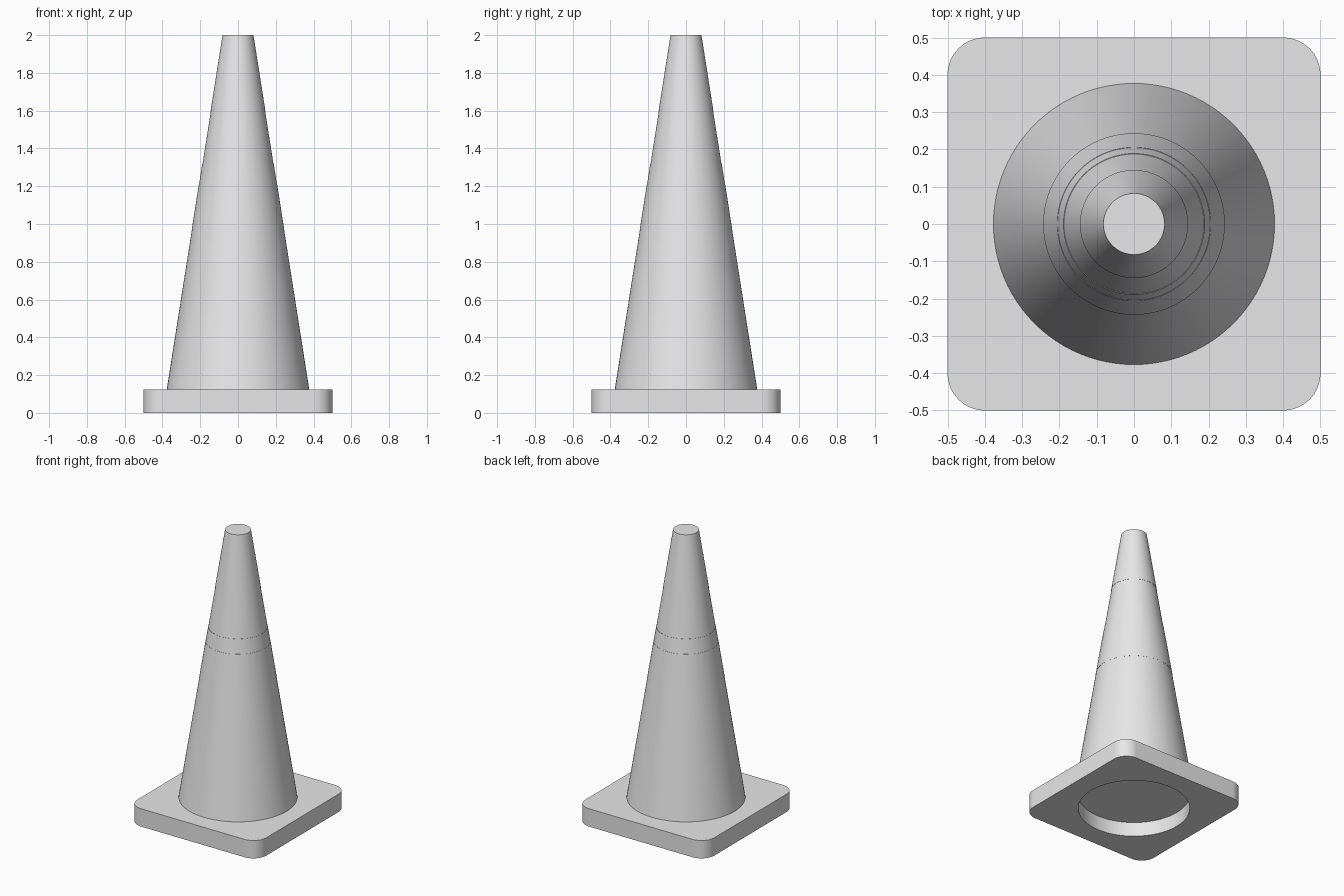
import bpy, bmesh, math

if "Cube" in bpy.data.objects:
    bpy.data.objects.remove(bpy.data.objects["Cube"])

grey = bpy.data.materials.new("plain grey")
grey.diffuse_color = (0.8, 0.8, 0.8, 1)
grey.use_nodes = True
grey.node_tree.nodes["Principled BSDF"].inputs["Base Color"].default_value = grey.diffuse_color
SIDES = 96


def finish(name, bm):
    bmesh.ops.recalc_face_normals(bm, faces=bm.faces)
    mesh = bpy.data.meshes.new(name)
    bm.to_mesh(mesh)
    bm.free()
    mesh.materials.append(grey)
    obj = bpy.data.objects.new(name, mesh)
    bpy.context.collection.objects.link(obj)
    bpy.ops.object.select_all(action='DESELECT')
    obj.select_set(True)
    bpy.context.view_layer.objects.active = obj
    bpy.ops.object.shade_smooth_by_angle(angle=math.radians(30))
    return obj


def ring(bm, r, z):
    return [bm.verts.new((r * math.cos(2 * math.pi * i / SIDES),
                          r * math.sin(2 * math.pi * i / SIDES), z)) for i in range(SIDES)]


def bridge(bm, a, b):
    for i in range(len(a)):
        j = (i + 1) % len(a)
        bm.faces.new((a[i], a[j], b[j], b[i]))


def cone_radius(z):
    return 0.082 + (2 - z) * 0.1573


# Cone body: thin raised lower band and thin recessed upper band
bm = bmesh.new()
steps = [(0.10, 0), (0.98, 0), (0.98, 0.001), (1.22, 0.001), (1.22, 0),
         (1.32, 0), (1.32, -0.0015), (1.60, -0.0015), (1.60, 0), (2.0, 0)]
rings = [ring(bm, cone_radius(z) + d, z) for z, d in steps]
for a, b in zip(rings, rings[1:]):
    bridge(bm, a, b)
bm.faces.new(rings[0])
bm.faces.new(rings[-1])
finish("cone_body", bm)

# Base plate: rounded square with a round opening underneath
bm = bmesh.new()
outline = []
for k, (sx, sy) in enumerate([(1, 1), (-1, 1), (-1, -1), (1, -1)]):
    for i in range(17):
        t = math.pi / 2 * (k + i / 16)
        outline.append((sx * 0.4 + 0.1 * math.cos(t), sy * 0.4 + 0.1 * math.sin(t)))
levels = []
for z in (0, 0.125):
    outer = [bm.verts.new((x, y, z)) for x, y in outline]
    inner = ring(bm, 0.354, z)
    edges = [bm.edges.new((loop[i - 1], loop[i])) for loop in (outer, inner) for i in range(len(loop))]
    bmesh.ops.triangle_fill(bm, edges=edges, use_beauty=True, use_dissolve=False)
    levels.append((outer, inner))
for low, high in zip(*levels):
    bridge(bm, low, high)
finish("base_plate", bm)
